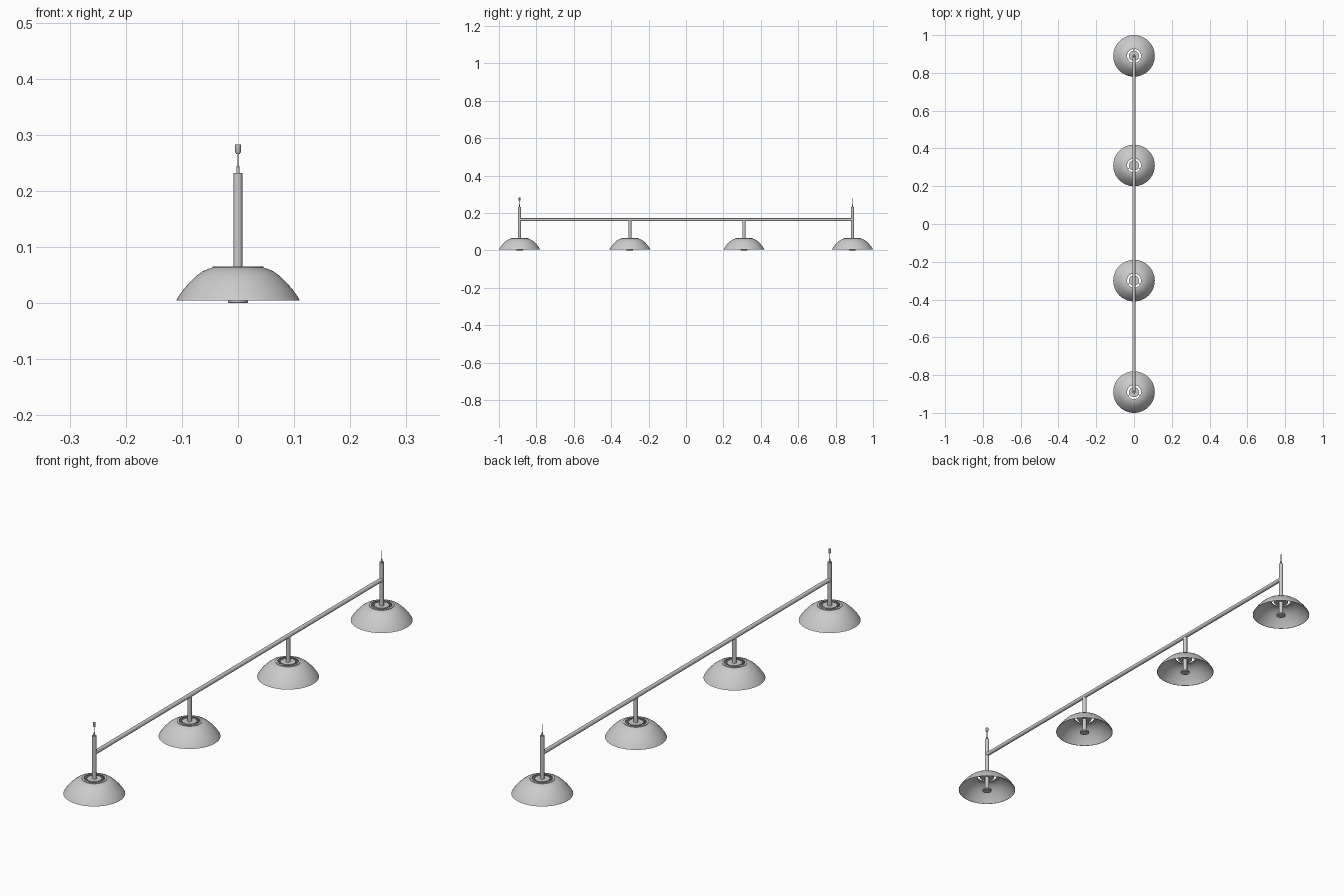
import bpy, math

if "Cube" in bpy.data.objects:
    bpy.data.objects.remove(bpy.data.objects["Cube"])

LAMPS = [-0.89, -0.30, 0.31, 0.89]


def lathe(name, profile, y, segs=48, closed=False):
    """Revolve (radius, z) points around a vertical axis at (0, y)."""
    verts, faces = [], []
    n = len(profile)
    for i in range(segs):
        a = 2 * math.pi * i / segs
        verts += [(r * math.cos(a), r * math.sin(a), z) for r, z in profile]
    for i in range(segs):
        j = (i + 1) % segs
        for k in range(n if closed else n - 1):
            m = (k + 1) % n
            faces.append((i * n + k, j * n + k, j * n + m, i * n + m))
    if not closed:
        faces.append([i * n for i in reversed(range(segs))])
        faces.append([i * n + n - 1 for i in range(segs)])
    mesh = bpy.data.meshes.new(name)
    mesh.from_pydata(verts, [], faces)
    ob = bpy.data.objects.new(name, mesh)
    bpy.context.collection.objects.link(ob)
    ob.location.y = y
    bpy.context.view_layer.objects.active = ob
    bpy.ops.object.select_all(action='DESELECT')
    ob.select_set(True)
    bpy.ops.object.shade_smooth_by_angle(angle=math.radians(35))
    return ob


# shade shell: outer curve up, inner curve back down
outer = [(0.11, 0.005), (0.104, 0.015), (0.096, 0.026), (0.085, 0.038),
         (0.075, 0.048), (0.064, 0.056), (0.053, 0.061), (0.045, 0.0635)]
collar = [(0.045, 0.0655), (0.037, 0.0655), (0.037, 0.062)]
inner = [(r - 0.0012, max(z - 0.0015, 0.005)) for r, z in reversed(outer)]

for i, y in enumerate(LAMPS):
    end = i in (0, 3)
    lathe("shade", outer + collar + inner, y, 64, closed=True)
    # inner disc leaving a vent ring, with spokes to the collar
    lathe("vent_disc", [(0.027, 0.060), (0.027, 0.064)], y)
    for k in range(3):
        a = 2 * math.pi * k / 3 + math.pi / 2
        bpy.ops.mesh.primitive_cube_add(
            size=1, location=(0.032 * math.cos(a), y + 0.032 * math.sin(a), 0.0625),
            rotation=(0, 0, a))
        spoke = bpy.context.object
        spoke.name = "vent_spoke"
        spoke.scale = (0.013, 0.003, 0.002)
    # stem and light source
    lathe("stem", [(0.008, 0.004), (0.008, 0.232 if end else 0.164)], y, 32)
    lathe("light_disc", [(0.0165, 0.0), (0.0175, 0.001), (0.0175, 0.005), (0.008, 0.007)], y)
    if end:
        # suspension wire and its gripper
        lathe("wire_ferrule", [(0.003, 0.232), (0.003, 0.243), (0.0015, 0.245)], y, 16)
        lathe("wire", [(0.0013, 0.243), (0.0013, 0.276)], y, 12)
        if i == 0:
            lathe("wire_gripper", [(0.003, 0.266), (0.005, 0.269), (0.005, 0.283)], y, 24)

# long horizontal bar
bpy.ops.mesh.primitive_cylinder_add(vertices=32, radius=0.008, depth=1.78,
                                    location=(0, 0, 0.164), rotation=(math.pi / 2, 0, 0))
bpy.context.object.name = "bar"
bpy.ops.object.shade_smooth_by_angle(angle=math.radians(35))
